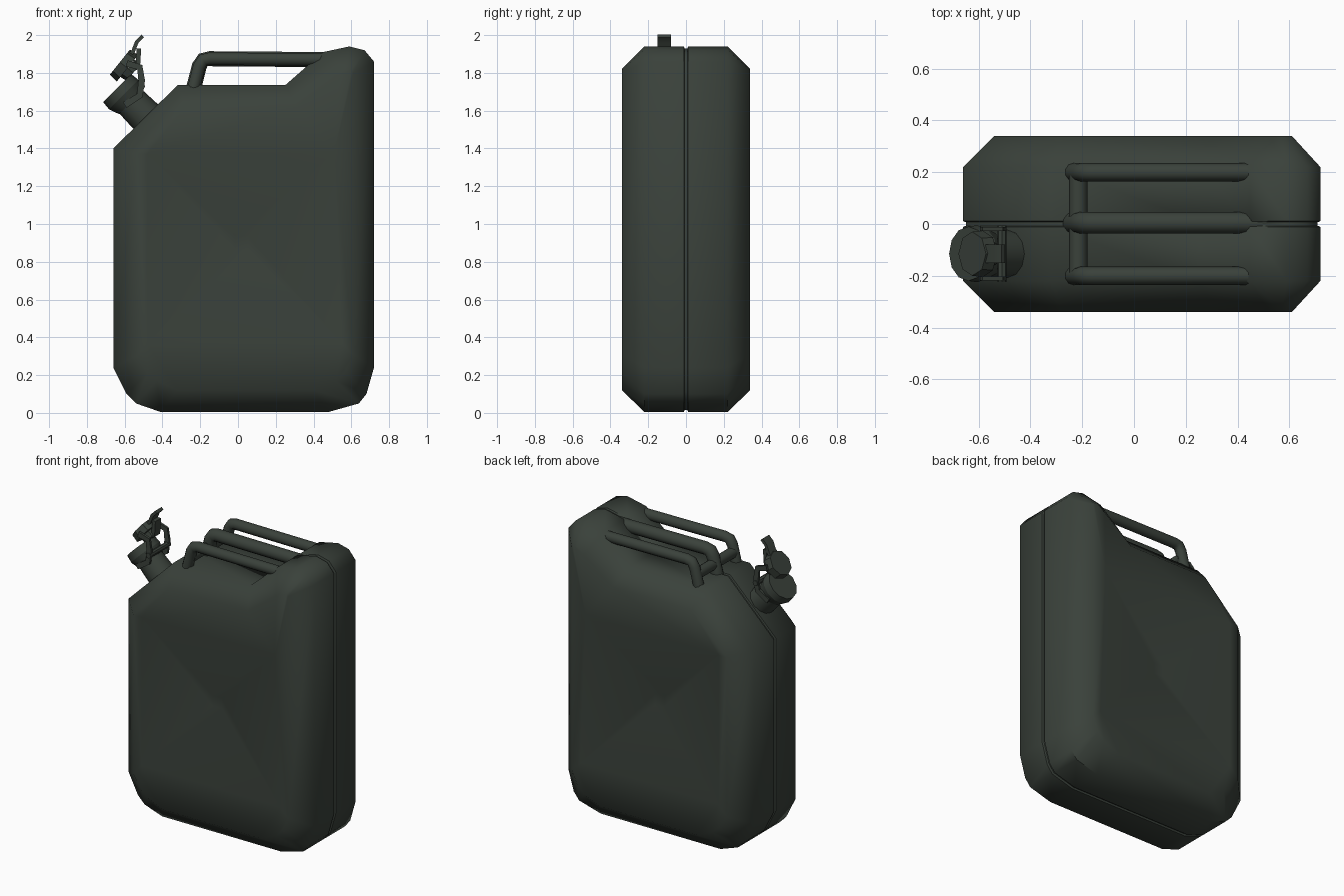
import bpy, bmesh, math
from mathutils import Vector, Matrix

if "Cube" in bpy.data.objects:
    bpy.data.objects.remove(bpy.data.objects["Cube"])

green = bpy.data.materials.new("dark olive green")
green.diffuse_color = (0.042, 0.053, 0.043, 1)
green.use_nodes = True
green.node_tree.nodes["Principled BSDF"].inputs["Base Color"].default_value = green.diffuse_color


def finish(name, bm, angle=35):
    bmesh.ops.recalc_face_normals(bm, faces=bm.faces)
    me = bpy.data.meshes.new(name)
    bm.to_mesh(me)
    bm.free()
    me.materials.append(green)
    me.shade_smooth()
    me.set_sharp_from_angle(angle=math.radians(angle))
    ob = bpy.data.objects.new(name, me)
    bpy.context.collection.objects.link(ob)
    return ob


def cylinder(name, p, q, r1, r2, sides=12):
    p, q = Vector(p), Vector(q)
    d = q - p
    bm = bmesh.new()
    m = Matrix.Translation((p + q) / 2) @ d.to_track_quat('Z', 'Y').to_matrix().to_4x4()
    bmesh.ops.create_cone(bm, cap_ends=True, segments=sides, radius1=r1, radius2=r2,
                          depth=d.length, matrix=m)
    return finish(name, bm)


def strip(name, pts, y, width, thick):
    """Bent flat strip following x,z points, extruded in y."""
    bm = bmesh.new()
    rings = []
    for i, p in enumerate(pts):
        a, b = Vector(pts[max(i - 1, 0)]), Vector(pts[min(i + 1, len(pts) - 1)])
        t = (b - a).normalized()
        n = Vector((-t.y, t.x)) * thick / 2
        rings.append([bm.verts.new((p[0] + s * n.x, y + k * width / 2, p[1] + s * n.y))
                      for s, k in ((1, 1), (1, -1), (-1, -1), (-1, 1))])
    for r, s in zip(rings, rings[1:]):
        for i in range(4):
            bm.faces.new((r[i], r[(i + 1) % 4], s[(i + 1) % 4], s[i]))
    bm.faces.new(rings[0])
    bm.faces.new(rings[-1])
    return finish(name, bm)


def tube(name, pts, radius):
    cu = bpy.data.curves.new(name, 'CURVE')
    cu.dimensions = '3D'
    cu.bevel_depth = radius
    cu.bevel_resolution = 3
    cu.use_fill_caps = True
    sp = cu.splines.new('POLY')
    sp.points.add(len(pts) - 1)
    for pt, co in zip(sp.points, pts):
        pt.co = (*co, 1)
    ob = bpy.data.objects.new(name, cu)
    bpy.context.collection.objects.link(ob)
    bpy.ops.object.select_all(action='DESELECT')
    ob.select_set(True)
    bpy.context.view_layer.objects.active = ob
    bpy.ops.object.convert(target='MESH')
    ob = bpy.context.object
    ob.data.materials.clear()
    ob.data.materials.append(green)
    ob.data.shade_smooth()
    ob.data.set_sharp_from_angle(angle=math.radians(50))


# --- can body: outline rings across the depth, seam groove, sunken cross panels
outer = [(-.66, 1.40), (-.66, .24), (-.59, .10), (-.54, .05), (-.41, .005), (.48, .005),
         (.64, .05), (.68, .10), (.72, .24), (.72, 1.86), (.67, 1.92), (.59, 1.94),
         (.45, 1.91), (.25, 1.735), (-.32, 1.735)]
inner = [(-.54, 1.37), (-.54, .30), (-.48, .21), (-.43, .17), (-.32, .12), (.40, .12),
         (.52, .17), (.57, .22), (.61, .31), (.61, 1.80), (.60, 1.815), (.57, 1.82),
         (.52, 1.78), (.31, 1.62), (-.28, 1.62)]
groove = [(.03 + (x - .03) * .985, .95 + (z - .95) * .988) for x, z in outer]
bm = bmesh.new()
rings = [[bm.verts.new((x, y, z)) for x, z in prof] for prof, y in (
    (inner, -.34), (outer, -.22), (outer, -.011), (groove, -.007),
    (groove, .007), (outer, .011), (outer, .22), (inner, .34))]
N = len(outer)
for r, s in zip(rings, rings[1:]):
    for i in range(N):
        bm.faces.new((r[i], r[(i + 1) % N], s[(i + 1) % N], s[i]))
for ring, side in ((rings[0], -1), (rings[-1], 1)):
    # rim corners of the cross, then the small flat at its sunken centre
    A, D, C, B = [bm.verts.new((x, side * .338, z)) for x, z in
                  ((-.48, 1.37), (-.48, .37), (.55, .37), (.51, 1.38))]
    a, d, c, b = [bm.verts.new((.02 + x * .035, side * .25, .9 + z * .035)) for x, z in
                  ((-1, 1), (-1, -1), (1, -1), (1, 1))]
    r = ring
    for f in ([r[14], r[0], A], [r[0], r[1], D, A], r[1:5] + [D], [r[4], r[5], C, D],
              r[5:9] + [C], [r[8], r[9], B, C], r[9:14] + [B], [r[13], r[14], A, B],
              [A, D, d, a], [D, C, c, d], [C, B, b, c], [B, A, a, b], [a, d, c, b]):
        bm.faces.new(f)
finish("can_body", bm, 50)

# --- three carrying handles joined by a crossbar
for name, y, rad in (("front_handle", -.2, .035), ("middle_handle", .005, .042),
                     ("back_handle", .2, .035)):
    tube(name, [(-.24, y, 1.70), (-.205, y, 1.835), (-.185, y, 1.868), (-.15, y, 1.875),
                (.50, y, 1.87)], rad)
tube("handle_crossbar", [(-.215, -.2, 1.79), (-.215, .2, 1.79)], .036)

# --- spout neck and collar, tilted out of the sloping shoulder
Y = -.115
cylinder("spout_neck", (-.44, Y, 1.52), (-.60, Y, 1.68), .095, .085)
cylinder("spout_collar", (-.565, Y, 1.645), (-.605, Y, 1.685), .09, .11)
cylinder("spout_mouth", (-.605, Y, 1.685), (-.64, Y, 1.72), .11, .105)

# --- open lid with hinge and latch
cylinder("lid", (-.585, Y, 1.825), (-.625, Y, 1.857), .09, .085, 8)
cylinder("lid_plug", (-.555, Y, 1.80), (-.585, Y, 1.825), .055, .06, 8)
cylinder("hinge_pin", (-.51, Y - .11, 1.73), (-.51, Y + .11, 1.73), .018, .018, 8)
strip("lid_latch", [(-.63, 1.83), (-.555, 1.915), (-.535, 1.965), (-.505, 1.995)], Y, .07, .02)
strip("lid_brace", [(-.60, 1.80), (-.53, 1.83), (-.525, 1.93)], Y, .06, .025)
for side, k in (("front", -1), ("back", 1)):
    strip(side + "_hinge_arm", [(-.60, 1.63), (-.52, 1.68), (-.51, 1.76), (-.52, 1.83),
                                (-.59, 1.85)], Y + k * .095, .016, .035)
